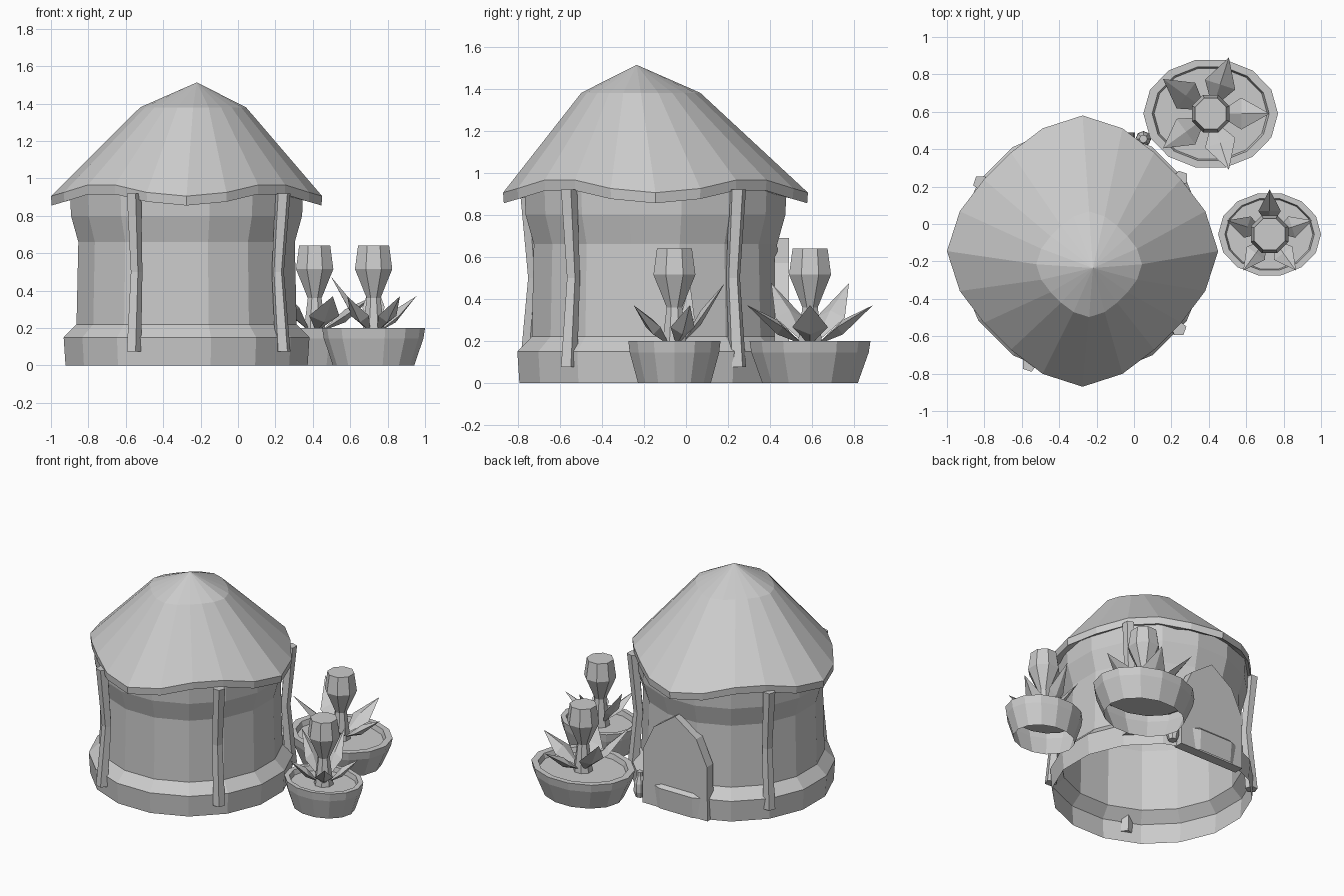
import bpy
from math import sin, cos, pi, radians
from mathutils import Vector

cube = bpy.data.objects.get("Cube")
if cube:
    bpy.data.objects.remove(cube)

clay = bpy.data.materials.new("plain_grey")
clay.use_nodes = True
GREY = (0.6, 0.6, 0.6, 1)
clay.diffuse_color = GREY
clay.node_tree.nodes["Principled BSDF"].inputs["Base Color"].default_value = GREY


def make(name, verts, faces):
    mesh = bpy.data.meshes.new(name)
    mesh.from_pydata(verts, [], faces)
    mesh.materials.append(clay)
    obj = bpy.data.objects.new(name, mesh)
    bpy.context.collection.objects.link(obj)
    return obj


def loft(name, rings, cap_start=False, cap_end=False):
    """Skin a list of equal-sized vertex rings."""
    n = len(rings[0])
    verts = [v for ring in rings for v in ring]
    faces = [(k * n + i, k * n + (i + 1) % n, (k + 1) * n + (i + 1) % n, (k + 1) * n + i)
             for k in range(len(rings) - 1) for i in range(n)]
    if cap_start:
        faces.append(tuple(reversed(range(n))))
    if cap_end:
        faces.append(tuple(range(len(verts) - n, len(verts))))
    return make(name, verts, faces)


def ring(center, rx, ry, z, n, turn=0.0):
    return [(center[0] + rx * cos(2 * pi * i / n + turn),
             center[1] + ry * sin(2 * pi * i / n + turn), z) for i in range(n)]


HUT = (-0.275, -0.145)

# Hut wall: open shell with a stepped foot and flared top
wall = [(0.66, 0), (0.67, 0.15), (0.6, 0.22), (0.59, 0.66), (0.63, 0.8), (0.635, 0.93)]
loft("hut_wall", [ring(HUT, r, r, z, 16, pi / 16) for r, z in wall])

# Thatched roof: wavy squarish eave, knee ring and apex
eave_r = [0.725, 0.69, 0.652, 0.652, 0.69]
eave_z = [0.905, 0.925, 0.965, 0.965, 0.925]


def roof_ring(center, scale, drop=None, z=None):
    pts = []
    for i in range(20):
        a, r = i * pi / 10, eave_r[i % 5] * scale
        height = z if z is not None else eave_z[i % 5] - drop
        pts.append((center[0] + r * cos(a), center[1] + r * sin(a), height))
    return pts


knee = (-0.24, -0.215)
loft("roof", [
    roof_ring(HUT, 0.84, z=0.93),
    roof_ring(HUT, 0.995, drop=0.05),
    roof_ring(HUT, 1.0, drop=0),
    roof_ring(knee, 0.39, z=1.38),
    [(-0.22 + 0.002 * cos(i * pi / 10), -0.235 + 0.002 * sin(i * pi / 10), 1.512) for i in range(20)],
], cap_end=True)

# Leaning posts, bent towards the wall in the middle
for i, (x, y) in enumerate([(0.24, -0.56), (0.25, 0.245), (-0.82, 0.22), (-0.56, -0.75)]):
    out = Vector((x - HUT[0], y - HUT[1])).normalized()
    turn = math_turn = pi * i / 2 + 0.3
    rings = []
    for shift, z, r in [(0, 0.075, 0.042), (-0.035, 0.5, 0.034), (0, 0.92, 0.042)]:
        rings.append(ring((x + out.x * shift, y + out.y * shift), r, r, z, 5, turn))
    loft(f"post_{i + 1}", rings, True, True)

# Arched back door as a slab
half = [(0.26, 0), (0.255, 0.39), (0.17, 0.57)]
outline = half + [(0, 0.69)] + [(-x, z) for x, z in reversed(half)]
loft("door", [[(-0.255 + x, y, z) for x, z in outline] for y in (0.49, 0.42)], True, True)

# Small jar beside the door
jar = [(0.03, 0.02), (0.042, 0.06), (0.04, 0.12), (0.022, 0.17), (0.022, 0.2)]
loft("jar", [ring((0.05, 0.455), r, r, z, 8) for r, z in jar], True, True)


def leaf(name, center, angle, reach, width, tip_z):
    """Pointed leaf with a ridge above and a keel below."""
    d, s = Vector((cos(angle), sin(angle), 0)), Vector((-sin(angle), cos(angle), 0))
    base = Vector((center[0], center[1], 0))
    mid_z = 0.19 + (tip_z - 0.19) * 0.42
    up = Vector((0, 0, 1))
    mid = base + d * reach * 0.52
    verts = [base + d * 0.03 + up * 0.18, mid + s * width + up * mid_z,
             mid + up * (mid_z + 0.035), mid - s * width + up * mid_z,
             mid + up * (mid_z - 0.035), base + d * reach + up * tip_z]
    faces = []
    for i in range(4):
        a, b = 1 + i, 1 + (i + 1) % 4
        faces += [(0, a, b), (5, b, a)]
    make(name, verts, faces)


def potted_plant(label, center, rx, ry, reach, width, start, tall):
    # Bowl, open underneath, with a soil disc inside the rim
    profile = [(0.79, 0), (0.97, 0.145), (1.0, 0.2), (0.87, 0.2), (0.84, 0.165)]
    loft(label + "_pot", [ring(center, rx * k, ry * k, z, 14) for k, z in profile], cap_end=True)
    # Faceted bud on a stem
    bud = [(0.065, 0.165), (0.04, 0.36), (0.108, 0.515), (0.09, 0.64)]
    loft(label + "_bud", [ring(center, r, r, z, 8, pi / 8) for r, z in bud], cap_end=True)
    for k in range(5):
        leaf(f"{label}_leaf_{k + 1}", center, start + k * 2 * pi / 5, reach, width,
             0.475 if k in tall else 0.37)


potted_plant("large_plant", (0.41, 0.59), 0.36, 0.295, 0.315, 0.085, 0, (2, 3))
potted_plant("small_plant", (0.725, -0.055), 0.275, 0.225, 0.24, 0.06, radians(18), (1, 2))
